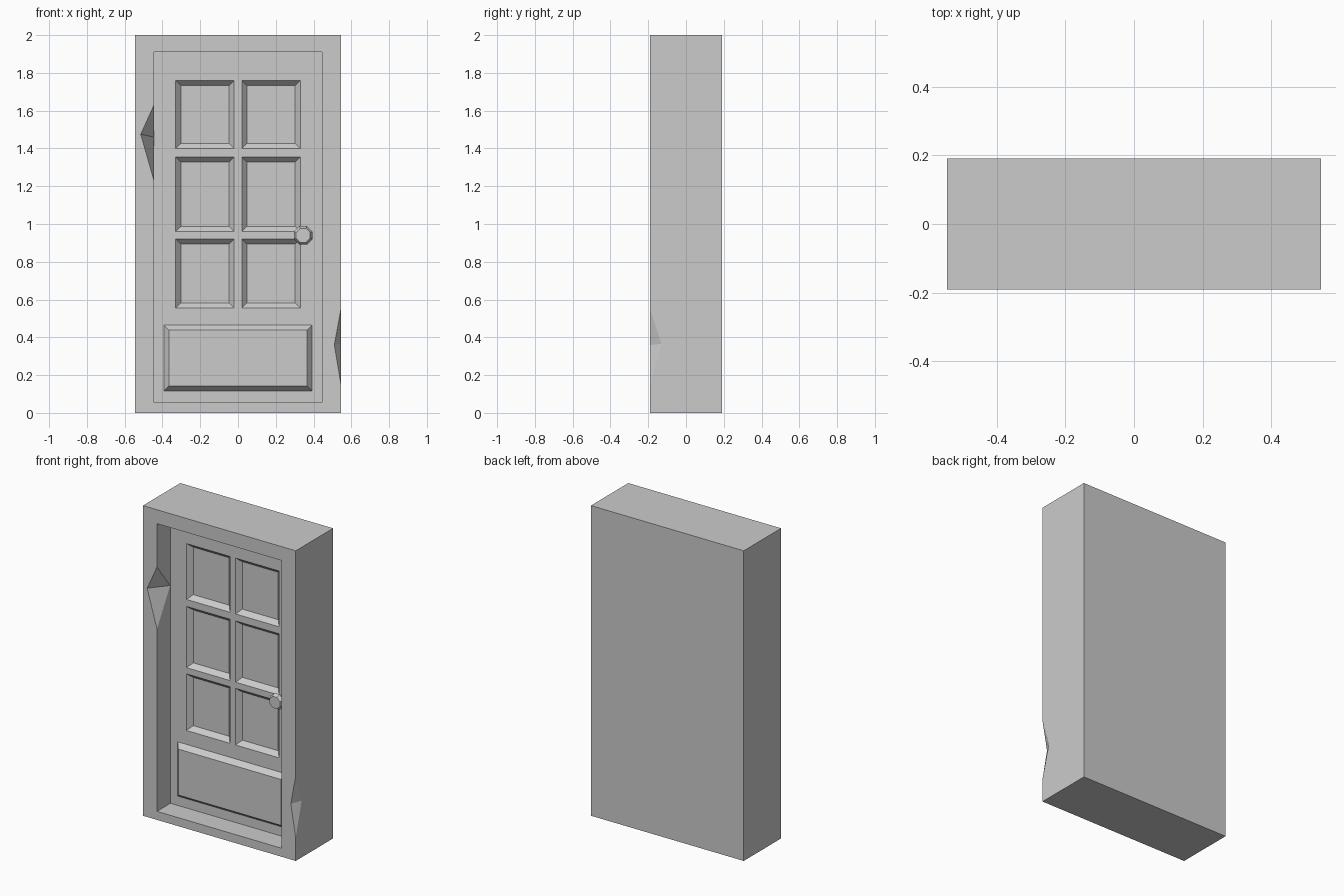
import bpy, bmesh, math
from mathutils import Vector

if "Cube" in bpy.data.objects:
    bpy.data.objects.remove(bpy.data.objects["Cube"])

FACE_Y = -0.053  # plane of the door leaf


def finish(bm, name):
    bm.normal_update()
    mesh = bpy.data.meshes.new(name)
    bm.to_mesh(mesh)
    bm.free()
    obj = bpy.data.objects.new(name, mesh)
    bpy.context.collection.objects.link(obj)
    return obj


def skin(bm, loops):
    """Join successive closed loops of points with quads."""
    rings = [[bm.verts.new(p) for p in loop] for loop in loops]
    for r, s in zip(rings, rings[1:]):
        n = len(r)
        for i in range(n):
            j = (i + 1) % n
            bm.faces.new((r[i], r[j], s[j], s[i]))
    return rings


def rect(x, z0, z1, y):
    return [(-x, y, z0), (x, y, z0), (x, y, z1), (-x, y, z1)]


def chip(bm, low, high, z0, z1, front_tip, side_tip):
    """Break a notch out of the upright edge between low and high."""
    a = bm.verts.new((low.co.x, low.co.y, z0))
    b = bm.verts.new((low.co.x, low.co.y, z1))
    c, d = bm.verts.new(front_tip), bm.verts.new(side_tip)
    for f in list(bm.edges.get((low, high)).link_faces):
        vs = list(f.verts)
        on_front = all(abs(v.co.y - low.co.y) < 1e-5 for v in vs)
        tip = c if on_front else d
        i = vs.index(low)
        if vs[(i + 1) % len(vs)] is high:
            vs[i + 1:i + 1] = [a, tip, b]
        else:
            i = vs.index(high)
            vs[i + 1:i + 1] = [b, tip, a]
        bm.faces.remove(f)
        bm.faces.new(vs)
    bm.faces.new((a, c, d))
    bm.faces.new((b, d, c))


# Frame: solid back, outer sides, front border and jambs, with two chips
bm = bmesh.new()
rings = skin(bm, [rect(0.545, 0, 2, 0.19), rect(0.545, 0, 2, -0.19),
                  rect(0.445, 0.055, 1.91, -0.19), rect(0.445, 0.055, 1.91, FACE_Y)])
bm.faces.new(rings[0])
outer, inner = rings[1], rings[2]
chip(bm, inner[0], inner[3], 1.23, 1.63, (-0.515, -0.19, 1.475), (-0.445, -0.056, 1.46))
chip(bm, outer[1], outer[2], 0.15, 0.55, (0.51, -0.19, 0.36), (0.545, -0.13, 0.365))
bmesh.ops.recalc_face_normals(bm, faces=bm.faces)
finish(bm, "door_frame")

# Door leaf: grid of cells, six sunk panels and one raised lower panel
xs = [-0.445, -0.393, -0.33, -0.02, 0.02, 0.33, 0.393, 0.445]
zs = [0.055, 0.115, 0.465, 0.555, 0.92, 0.96, 1.355, 1.40, 1.76, 1.91]
bm = bmesh.new()
grid = [[bm.verts.new((x, FACE_Y, z)) for x in xs] for z in zs]
cells = {(i, k): bm.faces.new((grid[k][i], grid[k][i + 1], grid[k + 1][i + 1], grid[k + 1][i]))
         for k in range(len(zs) - 1) for i in range(len(xs) - 1)}
bm.normal_update()
sunk = [cells[i, k] for i in (2, 4) for k in (3, 5, 7)]
raised = [cells[i, 1] for i in range(1, 6)]
for faces, depth in ((sunk, -0.03), (raised, 0.033)):
    bmesh.ops.inset_region(bm, faces=faces, thickness=0.027, depth=depth, use_even_offset=True)
bmesh.ops.dissolve_limit(bm, angle_limit=0.01, verts=bm.verts, edges=bm.edges)
finish(bm, "door_leaf")

# Knob: eight-sided turned profile (radius, distance from the door)
profile = [(0.026, 0), (0.026, 0.02), (0.053, 0.042), (0.04, 0.065)]
centre = Vector((0.345, FACE_Y, 0.94))
angles = [math.radians(22.5 + 45 * i) for i in range(8)]
bm = bmesh.new()
rings = skin(bm, [[centre + Vector((r * math.cos(t), -d, r * math.sin(t))) for t in angles]
                  for r, d in profile])
bm.faces.new(rings[-1])
bmesh.ops.recalc_face_normals(bm, faces=bm.faces)
finish(bm, "door_knob")
